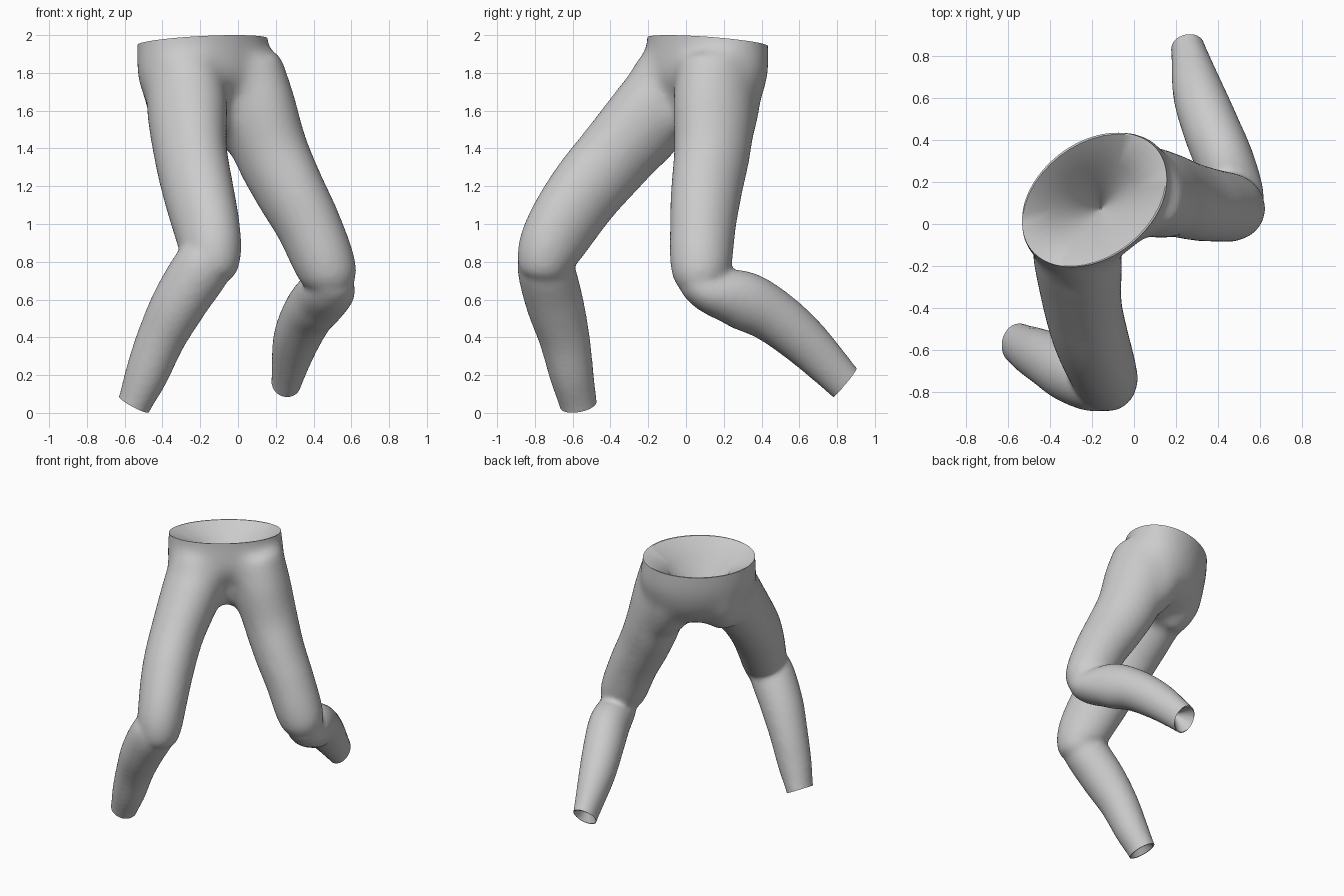
import bpy, bmesh, math
from mathutils import Vector

if "Cube" in bpy.data.objects:
    bpy.data.objects.remove(bpy.data.objects["Cube"])

SIDES = 40
HIP_AXIS = Vector((0.79, 0.62, 0))
WAIST_NORMAL = Vector((-0.08, 0.10, 1)).normalized()


def smooth_path(points, steps=5):
    """Catmull-Rom interpolation of (x, y, z, radius_u, radius_v) stations."""
    p = [Vector(q) for q in points]
    p = [2 * p[0] - p[1]] + p + [2 * p[-1] - p[-2]]
    out = []
    for i in range(1, len(p) - 2):
        a, b, c, d = p[i - 1:i + 3]
        for s in range(steps):
            t = s / steps
            out.append((2 * b + (c - a) * t + (2 * a - 5 * b + 4 * c - d) * t ** 2
                        + (3 * b - a - 3 * c + d) * t ** 3) / 2)
    return out + [p[-2]]


def loft(name, stations, ref=Vector((1, 0, 0)), axis=None):
    """Closed solid through elliptical rings."""
    bm = bmesh.new()
    rings = []
    centres = [Vector(s[:3]) for s in stations]
    for i, s in enumerate(stations):
        d = axis or (centres[min(i + 1, len(centres) - 1)] - centres[max(i - 1, 0)]).normalized()
        u = (ref - d * ref.dot(d)).normalized()
        v = d.cross(u)
        angles = [2 * math.pi * k / SIDES for k in range(SIDES)]
        rings.append([bm.verts.new(centres[i] + u * s[3] * math.cos(a) + v * s[4] * math.sin(a))
                      for a in angles])
    for r0, r1 in zip(rings, rings[1:]):
        for k in range(SIDES):
            n = (k + 1) % SIDES
            bm.faces.new((r0[k], r0[n], r1[n], r1[k]))
    bm.faces.new(rings[0][::-1])
    bm.faces.new(rings[-1])
    bmesh.ops.recalc_face_normals(bm, faces=bm.faces)
    mesh = bpy.data.meshes.new(name)
    bm.to_mesh(mesh)
    bm.free()
    obj = bpy.data.objects.new(name, mesh)
    bpy.context.collection.objects.link(obj)
    return obj


def opening_cutter(name, centre, axis, profile, ref):
    """Solid that trims an end flat and hollows it; profile = (offset, radius_u, radius_v)."""
    axis = axis.normalized()
    stations = [(*(Vector(centre) + axis * h), a, b) for h, a, b in profile]
    obj = loft(name, stations, ref, axis)
    obj.hide_render = True
    return obj


def apply_modifiers(obj):
    for m in [m.name for m in obj.modifiers]:
        bpy.ops.object.modifier_apply(modifier=m)


# Hips
torso = loft("trousers", smooth_path([
    (-.19, .115, 2.2, .385, .275), (-.19, .115, 1.96, .387, .276),
    (-.175, .105, 1.8, .4, .28), (-.15, .085, 1.66, .35, .245),
    (-.12, .04, 1.55, .2, .14), (-.10, .02, 1.48, .08, .08)]), HIP_AXIS)

# Seat
right_seat = loft("right_seat", smooth_path([
    (-.33, .09, 1.85, .16, .17), (-.31, .04, 1.66, .17, .2), (-.285, -.07, 1.55, .16, .18)]),
    HIP_AXIS)
left_seat = loft("left_seat", smooth_path([
    (-.08, .24, 1.85, .16, .17), (0, .2, 1.65, .18, .21), (.09, .165, 1.48, .18, .2)]),
    HIP_AXIS)

# Thighs, each ending in a rounded knee
right_thigh = loft("right_thigh", smooth_path([
    (-.28, -.08, 1.85, .17, .18), (-.27, -.15, 1.63, .208, .235),
    (-.25, -.36, 1.38, .187, .22), (-.21, -.53, 1.18, .178, .207),
    (-.16, -.675, .96, .163, .19), (-.14, -.735, .83, .15, .165),
    (-.15, -.74, .74, .12, .13), (-.16, -.74, .69, .05, .06)]), HIP_AXIS)
left_thigh = loft("left_thigh", smooth_path([
    (.04, .15, 1.88, .18, .2), (.09, .15, 1.64, .2, .235),
    (.17, .14, 1.4, .19, .217), (.265, .11, 1.2, .177, .2),
    (.37, .09, 1.0, .167, .18), (.455, .08, .8, .16, .166),
    (.49, .085, .7, .135, .14), (.5, .1, .62, .07, .07)]), HIP_AXIS)

# Shins, running past the hems so they can be trimmed
right_shin = loft("right_shin", smooth_path([
    (-.12, -.755, .88, .08, .09), (-.17, -.75, .8, .15, .145),
    (-.30, -.70, .6, .147, .153), (-.405, -.645, .4, .129, .135),
    (-.485, -.605, .2, .114, .117), (-.55, -.57, .045, .09, .1),
    (-.595, -.55, -.06, .09, .1)]))
left_shin = loft("left_shin", smooth_path([
    (.50, .04, .71, .11, .1), (.485, .13, .64, .135, .115),
    (.435, .29, .60, .14, .155), (.37, .45, .52, .137, .145),
    (.305, .63, .375, .122, .129), (.255, .84, .16, .08, .1),
    (.235, .92, .08, .08, .1)]))

# Openings at waist and hems
cutters = [
    opening_cutter("waist_cutter", (-.19, .113, 1.965), WAIST_NORMAL,
                   [(-.4, .004, .004), (-.1, .215, .17), (0, .38, .268),
                    (0, .7, .7), (.4, .7, .7)], HIP_AXIS)]
for name, centre, axis in (("right_hem_cutter", (-.55, -.57, .045), Vector((-.45, .15, -.85))),
                           ("left_hem_cutter", (.255, .84, .16), Vector((-.12, .76, -.62)))):
    cutters.append(opening_cutter(name, centre, axis,
                   [(-.12, .004, .004), (0, .08, .09), (0, .2, .2), (.3, .2, .2)],
                   Vector((1, 0, 0))))

# Merge the parts into one skin
bpy.ops.object.select_all(action='DESELECT')
for o in (right_seat, left_seat, right_thigh, left_thigh, right_shin, left_shin, torso):
    o.select_set(True)
bpy.context.view_layer.objects.active = torso
bpy.ops.object.join()
remesh = torso.modifiers.new("merge", 'REMESH')
remesh.mode = 'VOXEL'
remesh.voxel_size = .016
apply_modifiers(torso)

# Soften the folds, most strongly around hips and crotch, then cut the openings
hips = torso.vertex_groups.new(name="hips")
for v in torso.data.vertices:
    hips.add([v.index], max(0, min(1, (v.co.z - 1.1) / .35)), 'REPLACE')
for name, group, iterations in (("soften_hips", "hips", 90), ("soften_all", "", 10)):
    soften = torso.modifiers.new(name, 'SMOOTH')
    soften.factor = .5
    soften.iterations = iterations
    soften.vertex_group = group
for c in cutters:
    cut = torso.modifiers.new(c.name, 'BOOLEAN')
    cut.operation = 'DIFFERENCE'
    cut.solver = 'EXACT'
    cut.object = c
apply_modifiers(torso)
for c in cutters:
    bpy.data.objects.remove(c)

# Cloth colour
cloth = bpy.data.materials.new("light_grey_cloth")
cloth.use_nodes = True
grey = (.6, .6, .6, 1)
cloth.diffuse_color = grey
cloth.node_tree.nodes["Principled BSDF"].inputs["Base Color"].default_value = grey
torso.data.materials.clear()
torso.data.materials.append(cloth)
bpy.ops.object.shade_smooth_by_angle(angle=math.radians(35))
